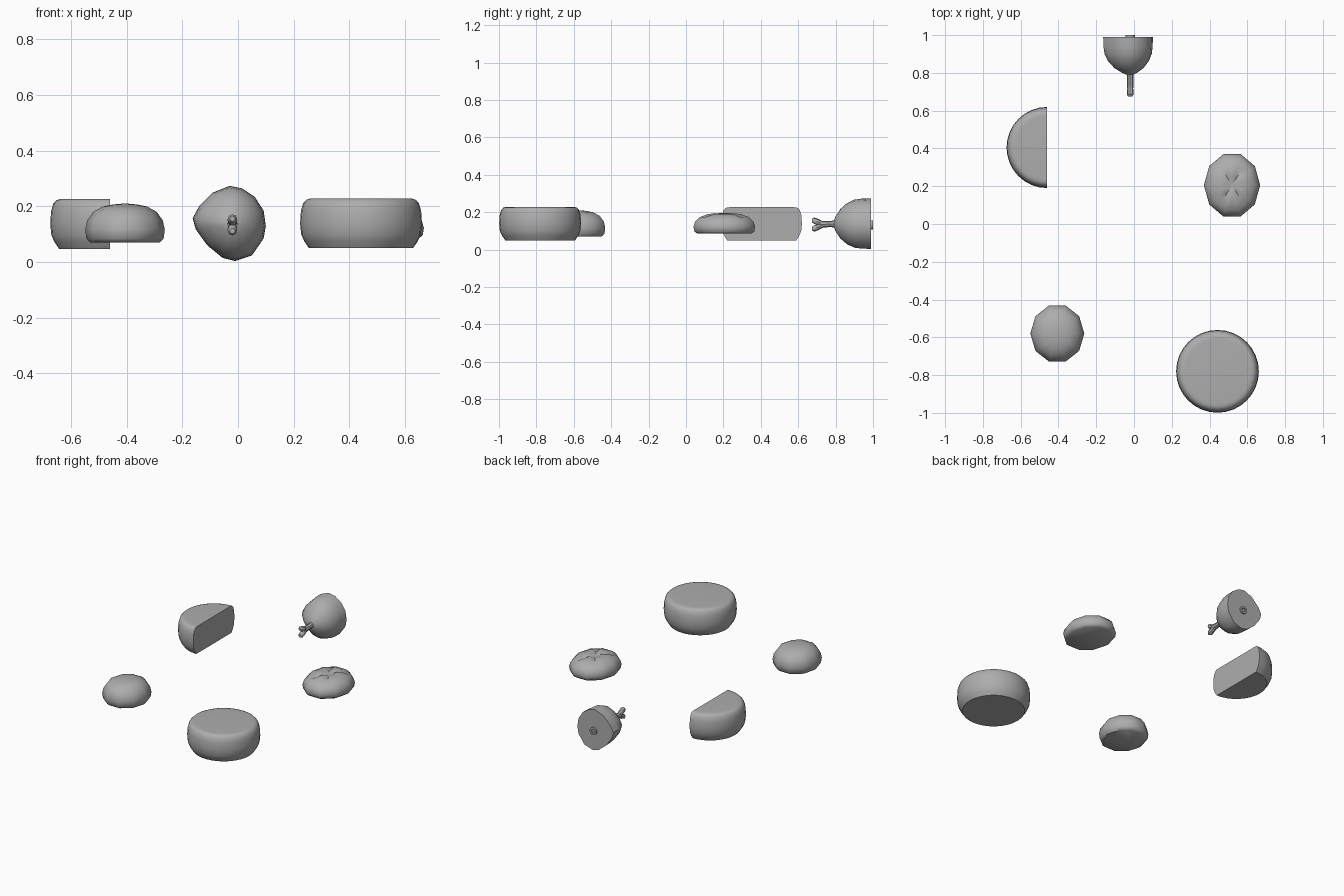
import bpy, bmesh, math

cube = bpy.data.objects.get("Cube")
if cube:
    bpy.data.objects.remove(cube)

grey = bpy.data.materials.new("plain grey")
grey.use_nodes = True
COLOUR = (0.42, 0.42, 0.42, 1)
grey.diffuse_color = COLOUR
grey.node_tree.nodes["Principled BSDF"].inputs["Base Color"].default_value = COLOUR


def loft(name, rings, location=(0, 0, 0), closed=True, angle=40):
    """Skin a list of equal-length rings, cap both ends and shade smooth."""
    bm = bmesh.new()
    loops = [[bm.verts.new(p) for p in ring] for ring in rings]
    n = len(loops[0])
    for a, b in zip(loops, loops[1:]):
        for i in range(n if closed else n - 1):
            j = (i + 1) % n
            bm.faces.new((a[i], a[j], b[j], b[i]))
    bm.faces.new(loops[0][::-1])
    bm.faces.new(loops[-1])
    if not closed:
        # flat cut side, running up one end and down the other
        bm.faces.new([r[0] for r in loops] + [r[-1] for r in reversed(loops)])
    bmesh.ops.recalc_face_normals(bm, faces=bm.faces)
    mesh = bpy.data.meshes.new(name)
    bm.to_mesh(mesh)
    bm.free()
    mesh.materials.append(grey)
    obj = bpy.data.objects.new(name, mesh)
    obj.location = location
    bpy.context.collection.objects.link(obj)
    bpy.ops.object.select_all(action='DESELECT')
    obj.select_set(True)
    bpy.context.view_layer.objects.active = obj
    bpy.ops.object.shade_smooth_by_angle(angle=math.radians(angle))
    return obj


def arc(radius, z, count, start=0, sweep=math.tau, closed=True):
    steps = count if closed else count - 1
    angles = [start + sweep * i / steps for i in range(count)]
    return [(radius * math.cos(a), radius * math.sin(a), z) for a in angles]


# Cheese wheel and cut half wheel: hard bottom rim, soft top rim
cheese = [(.187, .05), (.204, .075), (.215, .1), (.219, .14),
          (.216, .185), (.208, .212), (.197, .224), (.185, .228), (.17, .229)]
loft("cheese_wheel", [arc(r, z, 32) for r, z in cheese], (.442, -.78, 0))
loft("cheese_half", [arc(r * .98, z, 17, math.pi / 2, math.pi, False)
                     for r, z in cheese], (-.46, .405, -.002))

# Ten-sided buns: relative radius and height
bun = [(.87, 0), (.97, .1), (1, .33), (.95, .57), (.8, .79),
       (.55, .93), (.3, .98), (.08, 1)]


def make_bun(name, location, rx, ry, height, score_depth=0):
    rings = []
    for r, h in bun:
        ring = []
        for i in range(20):
            a = math.tau * i / 20
            flat = math.cos(math.pi / 10) if i % 2 else 1
            z = height * h
            # four diagonal cuts that meet in a dimple in the crust
            if r < .2:
                z -= score_depth
            elif r < .7 and i in (3, 7, 13, 17):
                z -= score_depth * .8
            ring.append((rx * r * flat * math.cos(a), ry * r * flat * math.sin(a), z))
        rings.append(ring)
    return loft(name, rings, location, angle=45)


make_bun("plain_bun", (-.406, -.58, .07), .143, .156, .14)
make_bun("scored_bun", (.519, .205, .085), .149, .173, .112, score_depth=.015)

# Ham: an uneven section scaled along y
section = [(.1, .13), (.092, .185), (.06, .235), (.015, .265), (-.03, .274),
           (-.09, .25), (-.14, .2), (-.163, .158), (-.152, .118), (-.11, .06),
           (-.055, .015), (-.01, .004), (.05, .024), (.092, .085)]
ham = [(.99, 1), (.94, .99), (.9, .95), (.86, .81), (.825, .58), (.8, .3), (.79, .12)]
loft("ham_meat", [[(-.02 + (x + .02) * s, y, .137 + (z - .137) * s) for x, z in section]
                  for y, s in ham])


def bone(name, points, radii, sides=8):
    """A tapering rod through points that run mostly along y."""
    rings = []
    for (x, y, z), r in zip(points, radii):
        rings.append([(x + r * math.cos(math.tau * i / sides), y,
                       z + r * math.sin(math.tau * i / sides)) for i in range(sides)])
    return loft(name, rings)


# Bone: shaft, forked knuckle and the round end in the cut face
bone("bone_shaft", [(-.02, .81, .137), (-.02, .77, .137), (-.02, .72, .134)],
     [.021, .016, .018])
for side, label in ((1, "upper"), (-1, "lower")):
    bone("bone_knuckle_" + label,
         [(-.02, .74, .134), (-.02, .705, .134 + side * .014),
          (-.02, .685, .134 + side * .021), (-.02, .674, .134 + side * .022)],
         [.013, .017, .017, .01])
outer = arc(.025, 0, 12)
inner = arc(.013, 0, 12)
rings = [[(x - .02, y, z + .132) for x, z, _ in ring]
         for ring, y in ((outer, .98), (outer, 1), (inner, 1), (inner, .992))]
loft("bone_end", rings)
